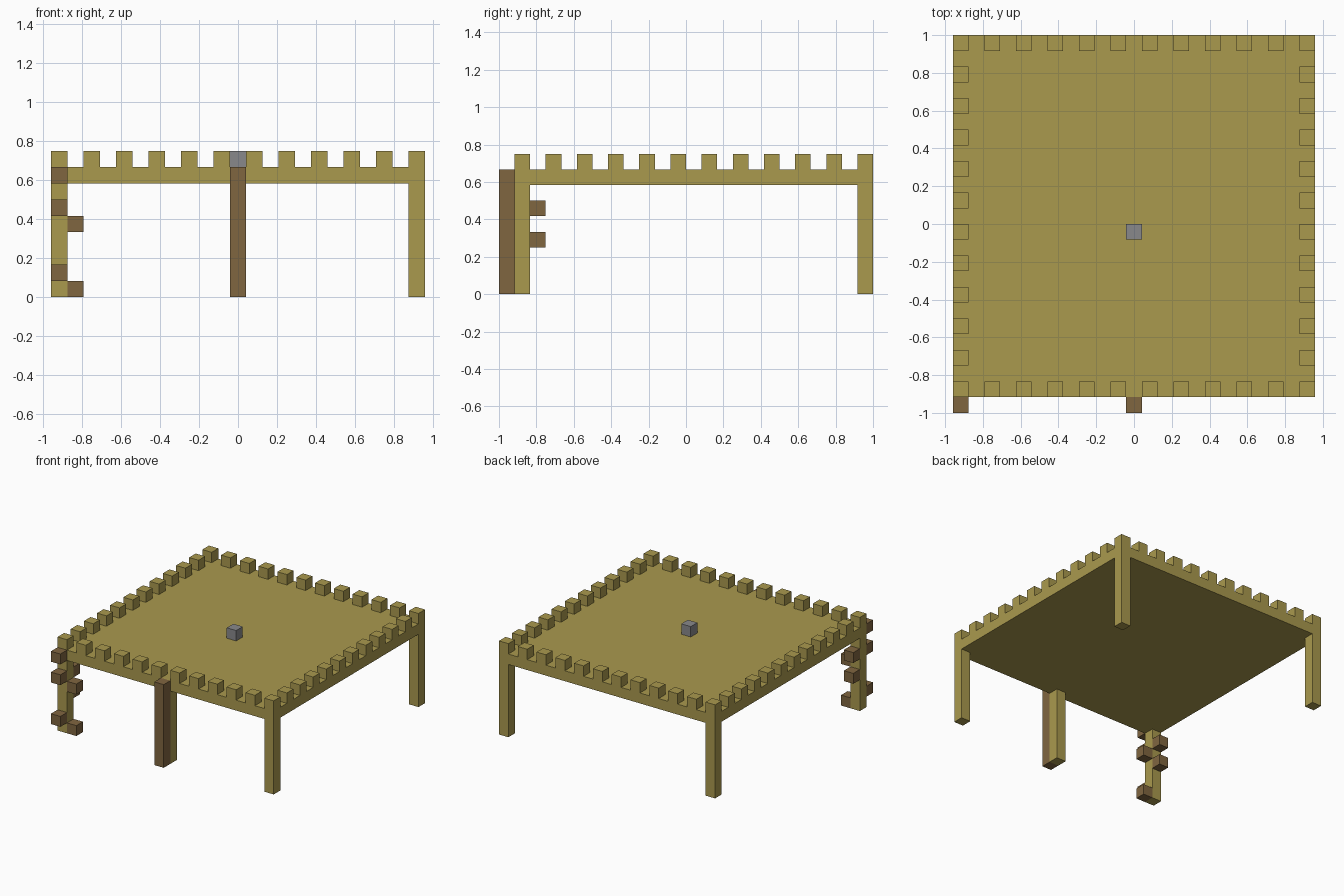
import bpy
import bmesh
from mathutils import Matrix, Vector

CELL = 2 / 24      # one block
SIDE = 23          # deck size in blocks
LAST = SIDE - 1
MID = SIDE // 2
DECK = 7           # deck underside, in blocks

if "Cube" in bpy.data.objects:
    bpy.data.objects.remove(bpy.data.objects["Cube"], do_unlink=True)


def material(name, rgb):
    mat = bpy.data.materials.new(name)
    mat.use_nodes = True
    colour = (*rgb, 1)
    mat.diffuse_color = colour
    mat.node_tree.nodes["Principled BSDF"].inputs["Base Color"].default_value = colour
    return mat


def blocks(name, mat, boxes):
    """One object made of boxes, each given as (low corner, size) in blocks."""
    bm = bmesh.new()
    origin = Vector((-SIDE / 2, -SIDE / 2 - 0.5, 0))
    for corner, size in boxes:
        size = Vector(size)
        centre = (origin + Vector(corner) + size / 2) * CELL
        matrix = Matrix.Translation(centre) @ Matrix.Diagonal((*(size * CELL), 1))
        bmesh.ops.create_cube(bm, size=1, matrix=matrix)
    mesh = bpy.data.meshes.new(name)
    bm.to_mesh(mesh)
    bm.free()
    mesh.materials.append(mat)
    obj = bpy.data.objects.new(name, mesh)
    bpy.context.collection.objects.link(obj)
    return obj


sand = material("olive sand", (0.40, 0.32, 0.076))
wood = material("brown wood", (0.216, 0.133, 0.051))
stone = material("grey stone", (0.25, 0.25, 0.26))
UNIT = (1, 1, 1)

# Deck (row 0 in y is left free for the parts in front of it)
blocks("deck", sand, [((0, 1, DECK), (SIDE, SIDE, 1))])

# Corner legs and the post behind the ladder
for name, x, y in [("front_right_leg", 0, 1), ("front_left_leg", LAST, 1),
                   ("back_right_leg", 0, SIDE), ("back_left_leg", LAST, SIDE),
                   ("front_middle_leg", MID, 1)]:
    blocks(name, sand, [((x, y, 0), (1, 1, DECK))])

# Battlements on every second block of the rim
rim = [((x, y + 1, DECK + 1), UNIT)
       for x in range(0, SIDE, 2) for y in range(0, SIDE, 2)
       if x in (0, LAST) or y in (0, LAST)]
blocks("battlements", sand, rim)

# Ladder up the front
blocks("ladder", wood, [((MID, 0, 0), (1, 1, DECK + 1))])

# Steps winding around the front right leg
steps = [(1, 1, 0), (0, 0, 1), (0, 2, 3), (1, 1, 4), (0, 0, 5), (0, 2, 5), (0, 0, DECK)]
blocks("winding_steps", wood, [(step, UNIT) for step in steps])

# Single block in the middle of the deck
blocks("centre_block", stone, [((MID, MID, DECK + 1), UNIT)])
